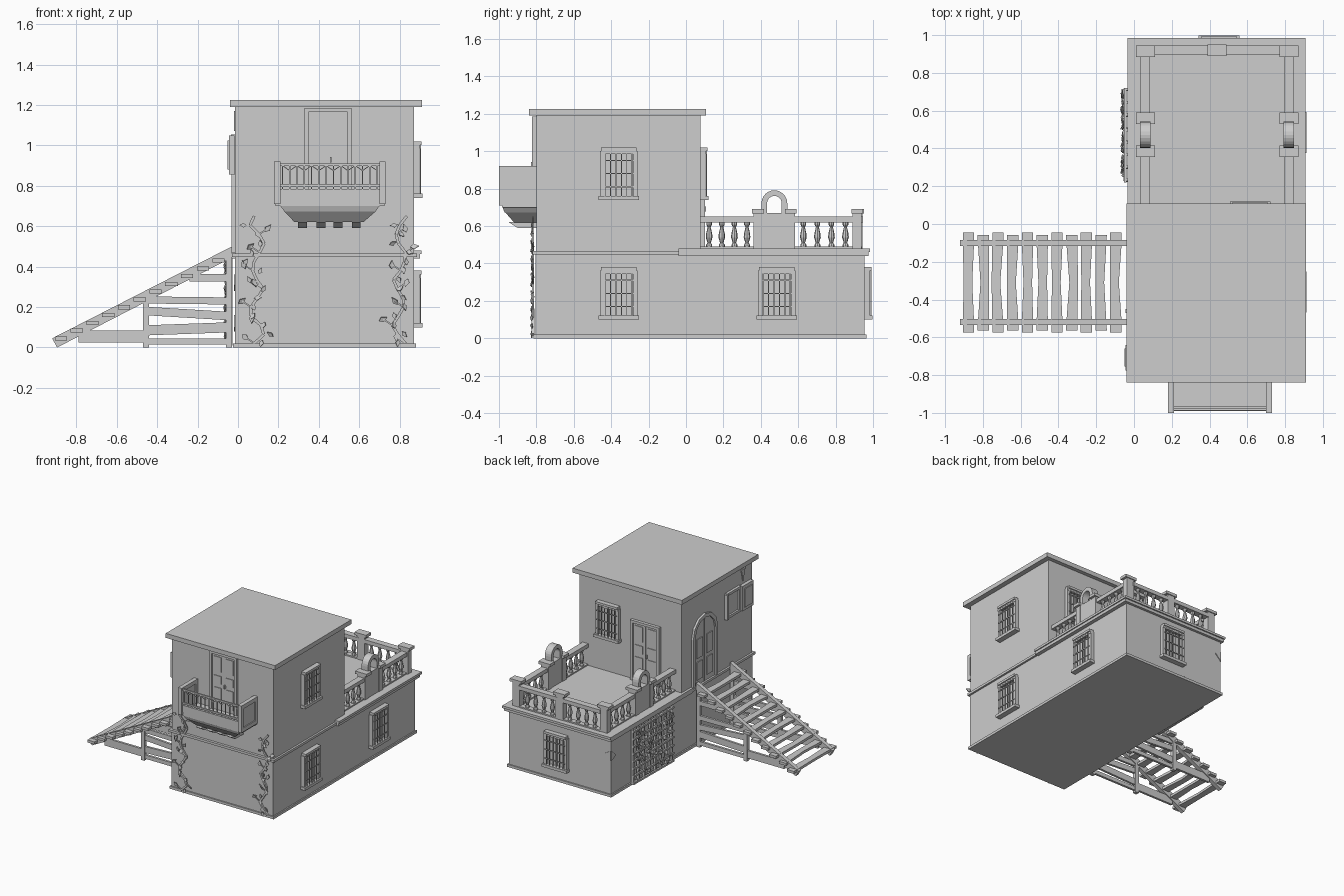
import bpy, bmesh, math, random
from mathutils import Matrix, Vector

if "Cube" in bpy.data.objects:
    bpy.data.objects.remove(bpy.data.objects["Cube"])
random.seed(4)
GREY = bpy.data.materials.new("light grey")
GREY.diffuse_color = (0.61, 0.61, 0.61, 1)
GREY.use_nodes = True
GREY.node_tree.nodes["Principled BSDF"].inputs["Base Color"].default_value = GREY.diffuse_color
I = Matrix.Identity(4)
parts = {}

def add(name, verts, faces, M=I):
    bm = parts.setdefault(name, bmesh.new())
    vs = [bm.verts.new(M @ Vector(v)) for v in verts]
    for f in faces:
        bm.faces.new([vs[i] for i in f])

def frustum(name, a, z0, b, z1, M=I):
    v = [(x, y, z) for (x0, x1, y0, y1), z in ((a, z0), (b, z1))
         for x, y in ((x0, y0), (x1, y0), (x1, y1), (x0, y1))]
    add(name, v, [(3, 2, 1, 0), (4, 5, 6, 7)] + [(i, (i + 1) % 4, (i + 1) % 4 + 4, i + 4) for i in range(4)], M)

def box(name, x0, x1, y0, y1, z0, z1, M=I):
    frustum(name, (x0, x1, y0, y1), z0, (x0, x1, y0, y1), z1, M)

def prism(name, pts, y0, y1, M=I):
    n = len(pts)
    v = [(x, y, z) for y in (y0, y1) for x, z in pts]
    add(name, v, [tuple(range(n)), tuple(range(2 * n - 1, n - 1, -1))] +
        [(i, i + n, (i + 1) % n + n, (i + 1) % n) for i in range(n)], M)

def beam(name, p, q, w, h, M=I):
    p, q = Vector(p), Vector(q)
    R = Matrix.Translation(p) @ (q - p).to_track_quat('Z', 'Y').to_matrix().to_4x4()
    box(name, -w / 2, w / 2, -h / 2, h / 2, 0, (q - p).length, M @ R)

def arch(name, cz, r0, r1, y0, y1, M, n=10):
    for i in range(n):
        a, b = math.pi * i / n, math.pi * (i + 1) / n
        prism(name, [(r * math.cos(t), cz + r * math.sin(t)) for r, t in ((r0, a), (r1, a), (r1, b), (r0, b))], y0, y1, M)

def lathe(name, x, y, prof, n=8):
    v = [(x + r * math.cos(6.28319 * i / n), y + r * math.sin(6.28319 * i / n), z) for r, z in prof for i in range(n)]
    add(name, v, [(k * n + i, k * n + (i + 1) % n, (k + 1) * n + (i + 1) % n, (k + 1) * n + i)
                  for k in range(len(prof) - 1) for i in range(n)])

def wall(x, y, z, deg):  # local frame: x along the wall, -y outwards
    return Matrix.Translation((x, y, z)) @ Matrix.Rotation(math.radians(deg), 4, 'Z')

def leaf(name, x, y, z, s, M):
    R = Matrix.Translation((x, y, z)) @ Matrix.Rotation(random.uniform(0, 6.28), 4, 'Y') @ Matrix.Rotation(random.uniform(-.6, .6), 4, 'X')
    prism(name, [(-s, 0), (-.2 * s, -.65 * s), (s, 0), (-.2 * s, .65 * s)], -.003, .003, M @ R)

# main masses
box("lower_walls", -.015, .87, -.805, .955, 0, .45)
box("upper_walls", -.015, .87, -.80, .077, .45, 1.195)
box("plinth", -.025, .88, -.815, .965, 0, .02)
box("storey_band", -.03, .885, -.82, .0, .447, .466)
box("terrace_slab", -.03, .90, -.04, .975, .44, .462)
box("terrace_slab", -.035, .908, -.04, .985, .462, .48)
box("roof_slab", -.04, .91, -.84, .108, 1.19, 1.225)

# barred windows
def window(M):
    box("window_glass", -.09, .09, -.006, 0, .02, .26, M)
    for s in (-1, 1):
        box("window_frame", s * .088 - .012, s * .088 + .012, -.028, 0, .02, .262, M)
    box("window_frame", -.008, .008, -.014, 0, .02, .262, M)
    box("window_frame", -.1, .1, -.03, 0, .245, .262, M)
    box("window_lintel", -.095, .095, -.038, 0, .262, .28, M)
    box("window_sill", -.108, .108, -.042, 0, 0, .022, M)
    for i in range(6):
        x = -.072 + .0288 * i
        box("window_bars", x - .0025, x + .0025, -.036, -.031, .02, .262, M)
    for z in (.07, .14, .21):
        box("window_bars", -.09, .09, -.036, -.031, z - .003, z + .003, M)
for a in ((.87, -.36, .10, 90), (.87, .485, .10, 90), (.87, -.36, .74, 90), (.615, .077, .74, 180), (.45, .955, .10, 180)):
    window(wall(*a))

# panelled doors on the balcony and terrace
def door(n, M, hw, h):
    box(n + "_leaf", -hw + .015, hw - .015, -.012, 0, 0, h - .015, M)
    for s in (-1, 1):
        box(n + "_frame", s * (hw - .01) - .01, s * (hw - .01) + .01, -.024, 0, 0, h, M)
        for z0, z1 in ((.08, .40), (.47, .60), (.67, .92)):
            c = s * hw * .44
            box(n + "_panels", c - hw * .27, c + hw * .27, -.017, 0, z0 * h, z1 * h, M)
    box(n + "_frame", -hw, hw, -.024, 0, h - .02, h, M)
    box(n + "_seam", -.003, .003, -.016, 0, 0, h - .02, M)
    box(n + "_handle", .01, .018, -.03, 0, .42 * h, .48 * h, M)
door("balcony_door", wall(.445, -.80, .72, 0), .117, .465)
door("terrace_door", wall(.29, .077, .48, 180), .125, .47)

# arched entrance at the stair head
M = wall(-.015, -.2, .47, -90)
for s in (-1, 1):
    box("entrance_frame", s * .14 - .014, s * .14 + .014, -.016, 0, 0, .38, M)
arch("entrance_frame", .38, .126, .154, -.016, 0, M, 6)
prism("entrance_door", [(-.126, 0), (.126, 0)] + [(.126 * math.cos(math.pi * i / 6), .38 + .126 * math.sin(math.pi * i / 6)) for i in range(7)], -.004, 0, M)
for s in (-1, 1):
    for z0, z1 in ((.04, .18), (.21, .36)):
        box("entrance_panels", s * .062 - .035, s * .062 + .035, -.01, 0, z0, z1, M)
box("entrance_seam", -.003, .003, -.01, 0, 0, .49, M)

# shuttered window
M = wall(-.015, -.55, .855, -90)
box("shutter_window_glass", -.075, .075, -.006, 0, 0, .2, M)
for s in (-1, 1):
    box("shutter_window_frame", s * .075 - .01, s * .075 + .01, -.02, 0, 0, .2, M)
    box("shutter_window_frame", -.085, .085, -.02, 0, .09 + s * .09, .11 + s * .09, M)
for x0, x1 in ((.09, .225), (-.1, -.08)):
    box("shutters", x0, x1, -.03, -.003, .0, .195, M)
box("shutter_panel", .11, .205, -.036, -.02, .025, .17, M)

# trellis with climbing leaves
M = wall(-.015, .47, .01, -90)
for i in range(8):
    x, z = -.24 + .0686 * i, .01 + .058 * i
    beam("trellis", (x, -.02, 0), (x + random.uniform(-.008, .008), -.02, .43), .018, .014, M)
    beam("trellis", (-.25, -.031, z), (.25, -.031, z + random.uniform(-.008, .008)), .014, .014, M)
for i in range(75):
    leaf("trellis_leaves", random.uniform(-.24, .24), random.uniform(-.05, -.036), random.uniform(.02, .41), .02, M)

# front vines
for x0, ph in ((.09, 0), (.80, 2)):
    M = wall(x0, -.812, 0, 0)
    pts = [(.03 * math.sin(z * 1.3 + ph) + random.uniform(-.012, .012), -.006, .02 + .045 * z) for z in range(15)]
    for i, (p, q) in enumerate(zip(pts, pts[1:])):
        beam("vine_stems", p, q, .015 - .0006 * i, .014, M)
        if i % 2 == 0:
            e = (p[0] + random.choice((-1, 1)) * .045, -.008, p[2] + .03)
            beam("vine_stems", p, e, .007, .007, M)
            leaf("vine_leaves", *e, .022, M)
        leaf("vine_leaves", p[0] + random.uniform(-.04, .04), -.013, p[2], .018, M)

# balcony
box("balcony_floor", .185, .725, -.985, -.80, .70, .73)
box("balcony_front", .205, .705, -.99, -.965, .73, .785)
frustum("balcony_corbel", (.23, .68, -.97, -.80), .672, (.21, .70, -.98, -.80), .70)
frustum("balcony_corbel", (.28, .62, -.92, -.80), .62, (.23, .68, -.965, -.80), .672)
for x in (.32, .41, .495, .585):  # undercut beam ends
    frustum("balcony_beams", (x - .022, x + .022, -.90, -.80), .59, (x - .022, x + .022, -.95, -.80), .622)
for x in (.195, .715):
    for y in (-.9875, -.8125):
        box("balcony_sides", x - .016, x + .016, y - .0125, y + .0125, .72, .92)
    for z in (.725, .905):
        box("balcony_sides", x - .016, x + .016, -1, -.80, z - .016, z + .015)
    box("balcony_side_panel", x - .008, x + .008, -.98, -.82, .73, .90)
for z in (.80, .905):
    box("balcony_railing", .205, .705, -.988, -.976, z - .006, z + .006)
for i in range(14):
    x = .22 + .036 * i
    box("balcony_railing", x - .003, x + .003, -.985, -.979, .78, .905)
    if i < 13:
        beam("balcony_railing", (x, -.982, .875 if i % 2 else .9), (x + .036, -.982, .9 if i % 2 else .875), .004, .004)

# terrace balustrade
PROF = ((.016, .48), (.016, .5), (.009, .51), (.018, .54), (.016, .56), (.008, .595), (.015, .607), (.015, .622))
def post(x, y):
    box("terrace_posts", x - .032, x + .032, y - .024, y + .024, .48, .67)
    box("terrace_post_caps", x - .05, x + .05, y - .031, y + .031, .668, .69)
def run(p, q):
    x0, x1, y0, y1 = min(p[0], q[0]), max(p[0], q[0]), min(p[1], q[1]), max(p[1], q[1])
    box("terrace_rails", x0 - .025, x1 + .025, y0 - .025, y1 + .025, .62, .65)
    box("terrace_rails", x0 - .022, x1 + .022, y0 - .022, y1 + .022, .48, .49)
    for i in range(4):
        t = (i + .5) / 4
        lathe("balusters", p[0] + (q[0] - p[0]) * t, p[1] + (q[1] - p[1]) * t, PROF)
for x in (.06, .82):
    for y in (.385, .56, .915):
        post(x, y)
    run((x, .09), (x, .36))
    run((x, .59), (x, .89))
    box("arch_base", x - .028, x + .028, .39, .555, .48, .67)
    M = wall(x, .4725, 0, 90)
    for s in (-1, 1):
        box("terrace_arch", s * .054 - .015, s * .054 + .015, -.028, .028, .67, .722, M)
    arch("terrace_arch", .722, .039, .069, -.028, .028, M, 12)
post(.44, .92)
run((.11, .92), (.40, .92))
run((.48, .92), (.77, .92))

# outside stair
for y in (-.52, -.10):
    prism("stair_stringers", [(-.895, 0), (-.03, .445), (-.03, .50), (-.92, .045)], y - .016, y + .016)
    for x, h in ((-.455, .25), (-.045, .47)):
        box("stair_posts", x - .015, x + .015, y - .015, y + .015, 0, h)
    for x0, z0, z1, h in ((-.24, .345, .345, .035), (-.45, .235, .23, .035), (-.45, .18, .155, .042),
                          (-.45, .085, .10, .05), (-.79, .055, .055, .06), (-.45, .03, .03, .03)):
        x1 = -.46 if x0 < -.6 else -.035
        prism("stair_side_planks", [(x0, z0 - h / 2), (x1, z1 - h / 2), (x1, z1 + h / 2), (x0, z0 + h / 2)], y - .009, y + .009)
for i in range(11):
    a, b, e = random.uniform(.2, .25), random.uniform(-.012, .012), .265 - .012 * (i % 2)
    outline = [(-.03, -e), (.03, -e), (.03, -a), (.023 + b, 0), (.03, a), (.03, e), (-.03, e), (-.03, a), (-.023 + b, 0), (-.03, -a)]
    R = Matrix.Translation((-.876 + .078 * i, -.31, .045 + .0385 * i)) @ Matrix.Rotation(math.pi / 2, 4, 'X')
    prism("stair_treads", outline, -.01, .01, R)

# broken plaster patches
for a, pts in (((-.015, -.7, .08, -90), ((0, 0), (.09, .02), (.07, .08))), ((-.015, -.66, 1.07, -90), ((0, .09), (.02, 0), (.05, .1))),
               ((-.015, .955, .28, -90), ((0, 0), (.06, .03), (0, .08))), ((-.015, .955, .28, 180), ((0, 0), (0, .08), (-.05, .05)))):
    prism("plaster_patches", pts, -.006, .002, wall(*a))

for name, bm in parts.items():
    bmesh.ops.recalc_face_normals(bm, faces=bm.faces)
    me = bpy.data.meshes.new(name)
    bm.to_mesh(me)
    bm.free()
    me.materials.append(GREY)
    bpy.context.scene.collection.objects.link(bpy.data.objects.new(name, me))
